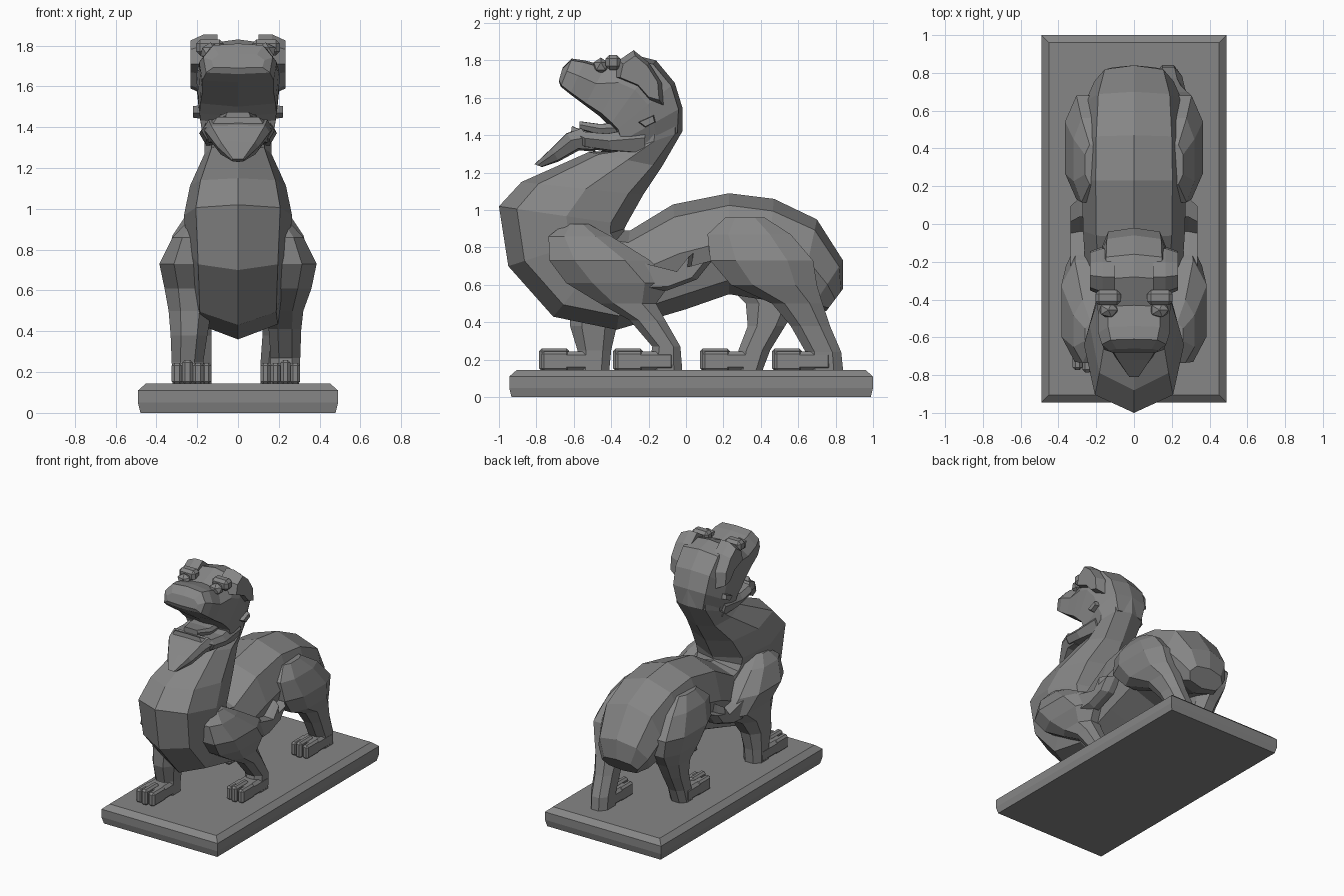
import bpy, bmesh
from mathutils import Matrix

stone = bpy.data.materials.new("grey stone")
stone.diffuse_color = (0.24, 0.24, 0.24, 1)


def finish(name, bm):
    bmesh.ops.recalc_face_normals(bm, faces=bm.faces[:])
    me = bpy.data.meshes.new(name)
    bm.to_mesh(me)
    bm.free()
    me.materials.append(stone)
    ob = bpy.data.objects.new(name, me)
    bpy.context.collection.objects.link(ob)
    return ob


def loft(name, rings):
    bm = bmesh.new()
    vs = [[bm.verts.new(p) for p in r] for r in rings]
    n = len(vs[0])
    for a, b in zip(vs, vs[1:]):
        for i in range(n):
            j = (i + 1) % n
            bm.faces.new((a[i], a[j], b[j], b[i]))
    bm.faces.new(vs[0])
    bm.faces.new(vs[-1])
    return finish(name, bm)


def spine(name, rows, shape):
    """Loft of symmetric sections: back point, belly point, half width."""
    rings = []
    for ty, tz, by, bz, w in rows:
        half = [(w * s, ty + (by - ty) * t, tz + (bz - tz) * t) for t, s in shape]
        rings.append(half + [(-x, y, z) for x, y, z in half[-2:0:-1]])
    return loft(name, rings)


def limb(name, rows, side):
    """Loft of level octagons: z, front y, back y, inner x, outer x."""
    rings = []
    for z, a, b, i, o in rows:
        cy, cx = (b - a) * 0.25, (o - i) * 0.28
        pts = [(i + cx, a), (o - cx, a), (o, a + cy), (o, b - cy),
               (o - cx, b), (i + cx, b), (i, b - cy), (i, a + cy)]
        rings.append([(side * x, y, z) for x, y in pts])
    return loft(name, rings)


def plate(name, pts, x0, x1, side):
    """Side outline extruded across x, outer rim drawn in for a soft edge."""
    cy = sum(p[0] for p in pts) / len(pts)
    cz = sum(p[1] for p in pts) / len(pts)
    xm = x0 + (x1 - x0) * 0.5
    rings = [[(side * x, cy + (y - cy) * k, cz + (z - cz) * k) for y, z in pts]
             for x, k in ((x0, 1), (xm, 1), (x1, 0.8))]
    return loft(name, rings)


def box(name, x0, x1, y0, y1, z0, z1, bev):
    bm = bmesh.new()
    m = Matrix.Translation(((x0 + x1) / 2, (y0 + y1) / 2, (z0 + z1) / 2)) @ \
        Matrix.Diagonal((abs(x1 - x0), y1 - y0, z1 - z0, 1))
    bmesh.ops.create_cube(bm, size=1, matrix=m)
    bmesh.ops.bevel(bm, geom=bm.edges[:], offset=bev, segments=1, affect='EDGES')
    return finish(name, bm)


# plinth with chamfered top edge
loft("plinth", [[(-.49 + d, -.945 + d, z), (.49 - d, -.945 + d, z),
                 (.49 - d, 1 - d, z), (-.49 + d, 1 - d, z)]
                for z, d in ((0, .012), (.05, 0), (.11, 0), (.145, .04))])

# torso sweeping from rump to chest and up the neck
section = ((0, 0), (.12, .74), (.47, 1), (.86, .78), (1, 0))
spine("body", [
    (.84, .58, .75, .46, .15), (.84, .73, .66, .46, .21), (.70, .95, .60, .48, .255),
    (.47, 1.06, .42, .52, .27), (.23, 1.09, .23, .55, .275), (-.07, 1.03, 0, .47, .27),
    (-.30, .89, -.37, .36, .25), (-.33, .89, -.71, .43, .24), (-.33, .90, -.95, .70, .25),
    (-.32, .92, -1.0, 1.02, .265), (-.23, 1.08, -.88, 1.15, .235),
    (-.13, 1.23, -.52, 1.31, .165), (-.02, 1.42, -.34, 1.31, .165),
    (-.02, 1.55, -.33, 1.40, .17)], section)

# skull and raised upper jaw
spine("head", [
    (-.03, 1.42, -.30, 1.31, .15), (-.02, 1.55, -.36, 1.36, .19),
    (-.06, 1.68, -.38, 1.42, .20), (-.16, 1.80, -.41, 1.45, .205),
    (-.28, 1.83, -.46, 1.50, .20), (-.43, 1.77, -.54, 1.56, .19),
    (-.54, 1.80, -.62, 1.62, .19), (-.61, 1.81, -.67, 1.66, .17),
    (-.66, 1.76, -.68, 1.69, .13)],
    ((0, 0), (.06, .72), (.45, 1), (.95, .92), (1, 0)))

# lower jaw, tongue and beard
flat = ((0, 0), (.02, .85), (.4, 1), (.9, .85), (1, 0))
spine("lower_jaw", [(-.22, 1.45, -.22, 1.29, .18), (-.42, 1.41, -.40, 1.31, .19),
                    (-.54, 1.42, -.54, 1.33, .18), (-.61, 1.45, -.62, 1.38, .12)], flat)
spine("tongue", [(-.34, 1.47, -.34, 1.40, .10), (-.46, 1.46, -.46, 1.40, .10),
                 (-.57, 1.475, -.57, 1.43, .06)], flat)
spine("beard", [(-.56, 1.44, -.48, 1.31, .17), (-.64, 1.41, -.57, 1.32, .155),
                (-.72, 1.33, -.68, 1.26, .10), (-.81, 1.245, -.77, 1.23, .03)], flat)

# eyes, brows, ears and cheek curls
for s, tag in ((1, "right"), (-1, "left")):
    bm = bmesh.new()
    bmesh.ops.create_icosphere(bm, subdivisions=1, radius=1, matrix=Matrix.Translation(
        (s * .135, -.455, 1.77)) @ Matrix.Diagonal((.055, .045, .045, 1)))
    finish("eye_" + tag, bm)
    box("brow_" + tag, s * .07, s * .205, -.43, -.35, 1.75, 1.83, .02)
    plate("ear_" + tag, [(-.36, 1.80), (-.28, 1.855), (-.20, 1.79), (-.13, 1.68),
                         (-.12, 1.56), (-.19, 1.58), (-.26, 1.66), (-.38, 1.71)],
          .10, .232, s)
    plate("cheek_curl_" + tag, [(-.26, 1.47), (-.17, 1.51), (-.16, 1.47), (-.22, 1.44)],
          .12, .22, s)
    # flame-shaped tuft trailing behind each shoulder
    plate("shoulder_tuft_" + tag, [(-.40, .76), (-.20, .71), (-.04, .67), (.04, .77),
                                   (.03, .70), (.14, .73), (.06, .63), (-.10, .57),
                                   (-.30, .56)], .24, .335, s)

# legs: shared shoulder and haunch shapes, striding lower parts
shoulder = [(.925, -.65, -.52, .15, .26), (.86, -.735, -.40, .15, .32),
            (.73, -.73, -.19, .13, .385), (.61, -.64, -.08, .12, .36)]
haunch = [(.96, .21, .42, .17, .26), (.87, .115, .56, .17, .32),
          (.73, .13, .68, .15, .365)]
limb("front_leg_right", shoulder + [
    (.50, -.46, -.16, .13, .32), (.41, -.30, -.11, .15, .31),
    (.27, -.18, -.03, .16, .305), (.145, -.20, -.02, .16, .30)], 1)
limb("front_leg_left", shoulder + [
    (.50, -.62, -.28, .13, .34), (.38, -.62, -.37, .15, .33),
    (.25, -.58, -.40, .17, .325), (.145, -.58, -.41, .17, .32)], -1)
limb("hind_leg_right", haunch + [
    (.60, .24, .70, .13, .34), (.50, .46, .73, .12, .30), (.38, .56, .77, .12, .27),
    (.24, .64, .83, .11, .255), (.145, .64, .84, .11, .25)], 1)
limb("hind_leg_left", haunch + [
    (.60, .22, .67, .13, .34), (.50, .32, .60, .13, .31), (.38, .33, .53, .13, .29),
    (.25, .28, .45, .13, .27), (.145, .27, .41, .13, .27)], -1)

# paws with three toes each
for name, s, xi, xo, y0, y1 in (("front_paw_right", 1, .16, .305, -.39, -.06),
                                ("front_paw_left", -1, .17, .325, -.785, -.44),
                                ("hind_paw_right", 1, .11, .255, .46, .78),
                                ("hind_paw_left", -1, .13, .275, .075, .38)):
    box(name, s * xi, s * xo, y0 + .06, y1, .14, .245, .02)
    w = (xo - xi) / 3
    for i in range(3):
        box(name + "_toe_%d" % i, s * (xi + i * w), s * (xi + (i + 1) * w),
            y0 + (0 if i == 1 else .012), y0 + .16, .14, .26 if i == 1 else .245, .014)
